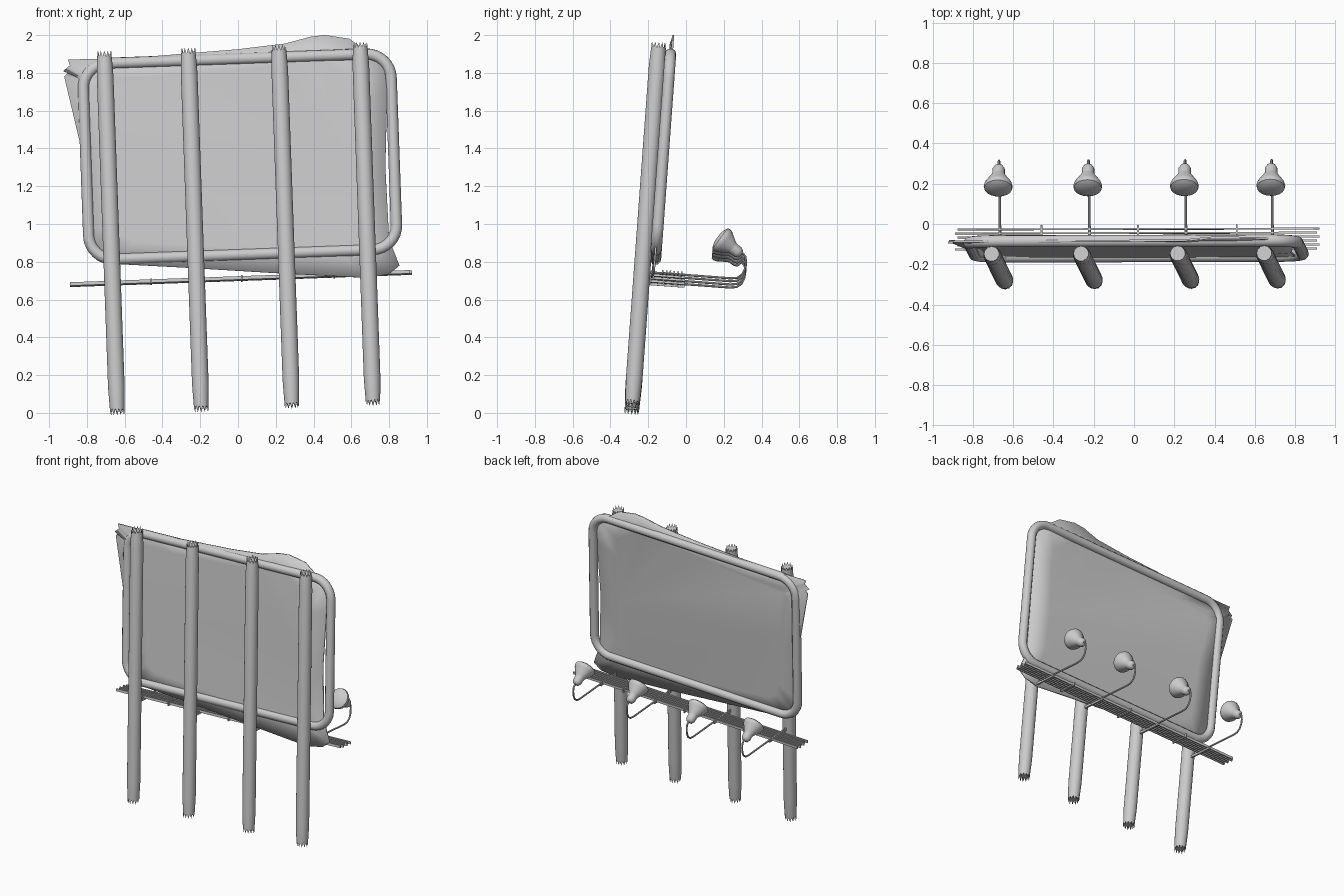
import bpy, bmesh, math
from mathutils import Matrix, Vector

if "Cube" in bpy.data.objects:
    bpy.data.objects.remove(bpy.data.objects["Cube"], do_unlink=True)

grey = bpy.data.materials.new("plain grey")
grey.use_nodes = True
grey.diffuse_color = (0.6, 0.6, 0.6, 1)
grey.node_tree.nodes["Principled BSDF"].inputs["Base Color"].default_value = (0.6, 0.6, 0.6, 1)

# The whole sign leans back and rolls to one side
LEAN = (Matrix.Translation((0.035, -0.285, 0.035))
        @ Matrix.Rotation(math.radians(-4.2), 4, 'X')
        @ Matrix.Rotation(math.radians(-2.06), 4, 'Y'))
POSTS = (-0.675, -0.23, 0.25, 0.68)


def finish(name, bm, matrix=LEAN, smooth=True):
    bmesh.ops.recalc_face_normals(bm, faces=bm.faces)
    mesh = bpy.data.meshes.new(name)
    bm.to_mesh(mesh)
    bm.free()
    mesh.materials.append(grey)
    obj = bpy.data.objects.new(name, mesh)
    bpy.context.collection.objects.link(obj)
    obj.matrix_world = matrix
    if smooth:
        bpy.ops.object.select_all(action='DESELECT')
        obj.select_set(True)
        bpy.context.view_layer.objects.active = obj
        bpy.ops.object.shade_smooth_by_angle(angle=math.radians(40))
    return obj


def bridge(bm, rings, closed=False):
    pairs = list(zip(rings, rings[1:]))
    if closed:
        pairs.append((rings[-1], rings[0]))
    for a, b in pairs:
        for i in range(len(a)):
            j = (i + 1) % len(a)
            bm.faces.new((a[i], a[j], b[j], b[i]))


def lathe(bm, profile, frame, sides=20, jag=0.0):
    """Revolve (radius, height) pairs round z; jag makes the end rings ragged."""
    rings = []
    for k, (r, h) in enumerate(profile):
        ends = {0: 1, len(profile) - 1: -1}
        ring = []
        for i in range(sides):
            a = math.tau * i / sides
            dz = jag * ends.get(k, 0) * (i % 2)
            ring.append(bm.verts.new(frame @ Vector((r * math.cos(a), r * math.sin(a), h + dz))))
        rings.append(ring)
    bridge(bm, rings)
    bm.faces.new(rings[0])
    bm.faces.new(rings[-1])


def tube(bm, path, radius, sides=8, closed=False):
    """Sweep a circle along a path."""
    rings = []
    n = len(path)
    for i, p in enumerate(path):
        before = path[i - 1] if closed or i else p
        after = path[(i + 1) % n] if closed or i < n - 1 else p
        t = (after - before).normalized()
        u = Vector((0, 1, 0)) if closed else Vector((1, 0, 0))
        v = t.cross(u).normalized()
        rings.append([bm.verts.new(p + radius * (u * math.cos(math.tau * k / sides)
                                                 + v * math.sin(math.tau * k / sides)))
                      for k in range(sides)])
    bridge(bm, rings, closed)
    if not closed:
        bm.faces.new(rings[0])
        bm.faces.new(rings[-1])


def bar(bm, size, centre):
    bmesh.ops.create_cube(bm, size=1, matrix=Matrix.Translation(centre) @ Matrix.Diagonal((*size, 1)))


# Round posts with ragged ends
for n, x in enumerate(POSTS):
    bm = bmesh.new()
    lathe(bm, [(0.037, -0.02), (0.041, 0.06), (0.044, 0.13), (0.044, 1.78), (0.041, 1.84), (0.037, 1.91)],
          Matrix.Translation((x, 0, 0)), 24, 0.03)
    finish(f"post_{n + 1}", bm)

# Rounded frame tube behind the posts
bm = bmesh.new()
path = []
half_w, half_h, corner = 0.815, 0.52, 0.13
for q, (sx, sz) in enumerate(((1, 1), (-1, 1), (-1, -1), (1, -1))):
    for k in range(9):
        a = math.pi / 2 * (q + k / 8)
        path.append(Vector((0.023 + sx * (half_w - corner) + corner * math.cos(a), 0.066,
                            1.33 + sz * (half_h - corner) + corner * math.sin(a))))
tube(bm, path, 0.03, 12, True)
finish("frame", bm)

# Crumpled canvas stretched over the frame: outline x, z and depth shift
outline = [(-0.90, 1.87, 0), (-0.55, 1.88, 0), (0.0, 1.925, 0), (0.25, 1.955, 0), (0.38, 1.99, 0.01),
           (0.46, 2.0, 0.01), (0.59, 1.98, 0.01), (0.66, 1.93, 0.01), (0.77, 1.87, 0), (0.79, 1.7, -0.01),
           (0.78, 1.3, -0.01), (0.80, 0.92, 0), (0.855, 0.78, 0), (0.80, 0.735, 0), (0.68, 0.715, -0.01),
           (0.2, 0.74, 0), (-0.3, 0.77, 0), (-0.68, 0.79, 0), (-0.77, 0.84, 0), (-0.79, 0.95, 0),
           (-0.83, 1.4, 0), (-0.92, 1.78, 0.01), (-0.88, 1.82, 0), (-0.925, 1.81, 0), (-0.89, 1.84, 0)]
bm = bmesh.new()
rim = [bm.verts.new((x, -0.222 + d + 0.0735 * (z - 0.035), z)) for x, z, d in outline]
inner = [bm.verts.new((0.8 * x, -0.222 + 0.0735 * (1.33 + 0.8 * (z - 1.365)), 1.365 + 0.8 * (z - 1.365)))
         for x, z, d in outline]
bridge(bm, [rim, inner])
bm.faces.new(inner)
canvas = finish("canvas", bm, Matrix.Identity(4))
solid = canvas.modifiers.new("thickness", 'SOLIDIFY')
solid.thickness = 0.01
solid.offset = 0

# Slatted walkway with cross bars
bm = bmesh.new()
for k in range(6):
    shift = 0.012 * (k % 2)
    bar(bm, (1.80, 0.008, 0.018), (0.0 + shift, 0.11 + 0.02 * k, 0.69))
for x in (-0.47, 0.01, 0.5):
    bar(bm, (0.008, 0.14, 0.026), (x, 0.16, 0.69))
for x in POSTS:
    bar(bm, (0.012, 0.2, 0.012), (x, 0.13, 0.677))
finish("walkway", bm, smooth=False)

# Bent lamp arms and floodlights aimed at the sign
axis = Vector((0, 0.84, -0.54)).normalized()
aim = axis.to_track_quat('Z', 'Y').to_matrix().to_4x4()
for n, x in enumerate(POSTS):
    x -= 0.003
    bm = bmesh.new()
    points = [(0.04, 0.69), (0.47, 0.69), (0.505, 0.695), (0.53, 0.715), (0.542, 0.745),
              (0.545, 0.78), (0.54, 0.81), (0.525, 0.825), (0.50, 0.835)]
    tube(bm, [Vector((x, y, z)) for y, z in points], 0.006)
    finish(f"lamp_arm_{n + 1}", bm)
    bm = bmesh.new()
    lathe(bm, [(0.03, -0.016), (0.055, -0.008), (0.069, 0), (0.072, 0.012), (0.066, 0.03), (0.035, 0.078),
               (0.031, 0.09), (0.031, 0.118), (0.022, 0.135), (0.01, 0.14)],
          Matrix.Translation((x, 0.40, 0.895)) @ aim)
    finish(f"floodlight_{n + 1}", bm)
